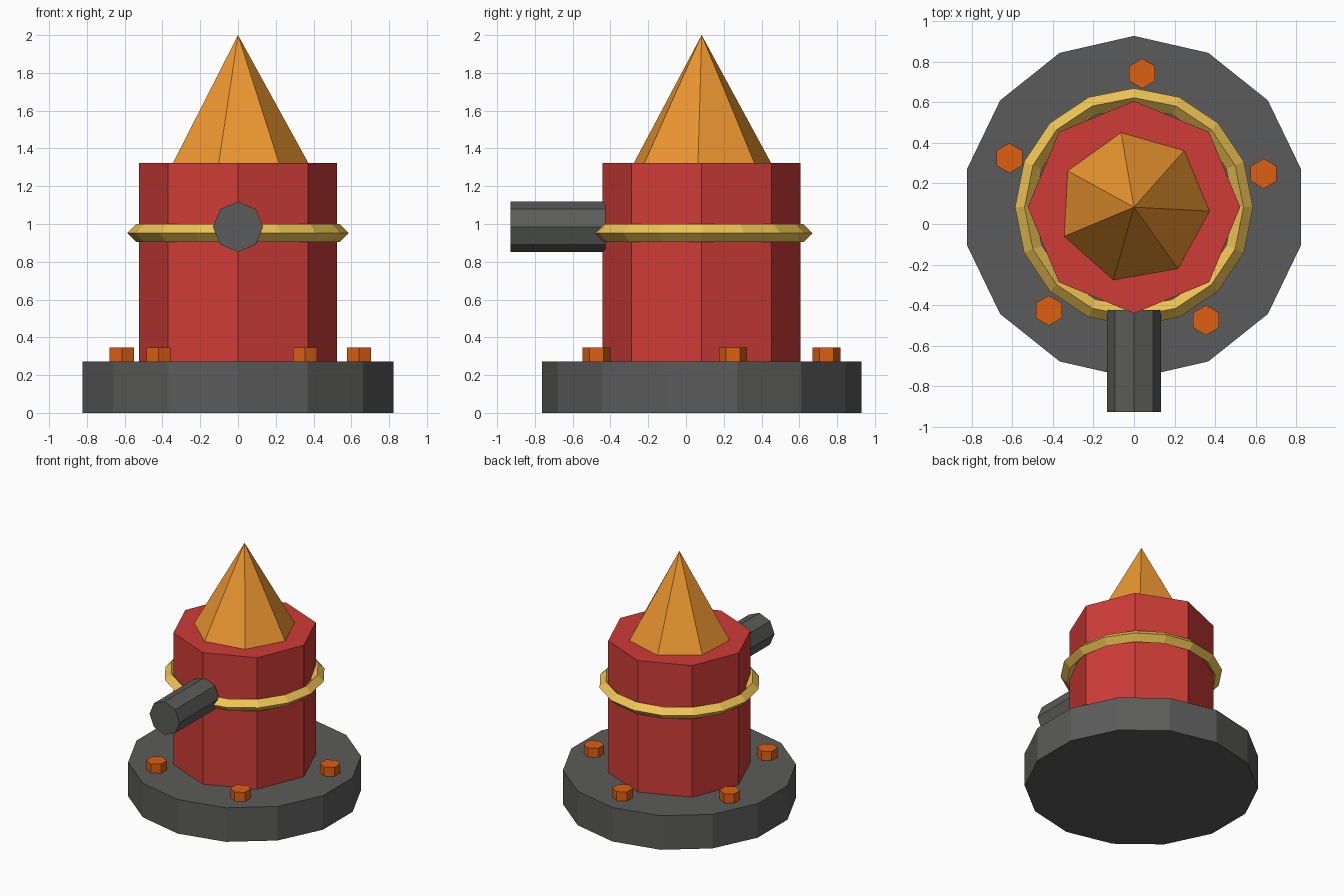
import bpy, bmesh
from math import cos, sin, pi, radians
from mathutils import Matrix

if "Cube" in bpy.data.objects:
    bpy.data.objects.remove(bpy.data.objects["Cube"])

CY = 0.083  # y of the tower axis


def material(name, rgb):
    m = bpy.data.materials.new(name)
    m.diffuse_color = (*rgb, 1)
    m.use_nodes = True
    m.node_tree.nodes["Principled BSDF"].inputs["Base Color"].default_value = m.diffuse_color
    return m


GREY = material("dark_grey", (0.105, 0.105, 0.103))
RED = material("red", (0.62, 0.045, 0.038))
ORANGE = material("orange", (0.84, 0.31, 0.03))
GOLD = material("gold", (0.87, 0.56, 0.09))
RUST = material("rust_orange", (0.72, 0.115, 0.006))


def finish(name, bm, mat):
    bmesh.ops.recalc_face_normals(bm, faces=bm.faces)
    mesh = bpy.data.meshes.new(name)
    bm.to_mesh(mesh)
    bm.free()
    mesh.materials.append(mat)
    obj = bpy.data.objects.new(name, mesh)
    bpy.context.collection.objects.link(obj)
    return obj


def ring_points(sides, r, z, start):
    return [(r * cos(start + 2 * pi * i / sides), r * sin(start + 2 * pi * i / sides), z)
            for i in range(sides)]


def solid(name, sides, r, height, start, matrix, mat, pointed=False):
    """Flat-sided prism or pyramid standing on local z = 0."""
    bm = bmesh.new()
    base = bm.faces.new([bm.verts.new(p) for p in ring_points(sides, r, 0, start)])
    if pointed:
        tip = bm.verts.new((0, 0, height))
        for e in list(base.edges):
            bm.faces.new((*e.verts, tip))
    else:
        top = bmesh.ops.extrude_face_region(bm, geom=[base], use_keep_orig=True)["geom"]
        bmesh.ops.translate(bm, vec=(0, 0, height),
                            verts=[v for v in top if isinstance(v, bmesh.types.BMVert)])
    bm.transform(matrix)
    return finish(name, bm, mat)


def at(x, y, z):
    return Matrix.Translation((x, y, z))


# Base, body and spire
solid("base", 14, 0.845, 0.272, pi / 2, at(0, CY, 0), GREY)
solid("body", 8, 0.524, 1.051, 0, at(0, CY, 0.272), RED)
solid("spire", 7, 0.373, 0.677, radians(-3), at(0, CY, 1.323), ORANGE, pointed=True)

# Barrel pointing to the front
solid("barrel", 8, 0.133, 0.503, 0,
      at(0, -0.425, 0.985) @ Matrix.Rotation(pi / 2, 4, 'X'), GREY)

# Gold band: diamond section swept around the body
bm = bmesh.new()
section = ring_points(4, 0.047, 0, 0)
loops = [[bm.verts.new(p) for p in ring_points(16, 0.54 + dr, dz, 0)] for dr, dz, _ in section]
for j in range(4):
    a, b = loops[j], loops[(j + 1) % 4]
    for i in range(16):
        k = (i + 1) % 16
        bm.faces.new((a[i], a[k], b[k], b[i]))
bm.transform(at(0, CY, 0.952))
finish("band", bm, GOLD)

# Five hex bolts around the base
for i in range(5):
    a = radians(14.5 + 72 * i)
    solid(f"bolt_{i + 1}", 6, 0.074, 0.073, pi / 2,
          at(0.661 * cos(a), CY + 0.661 * sin(a), 0.272), RUST)
